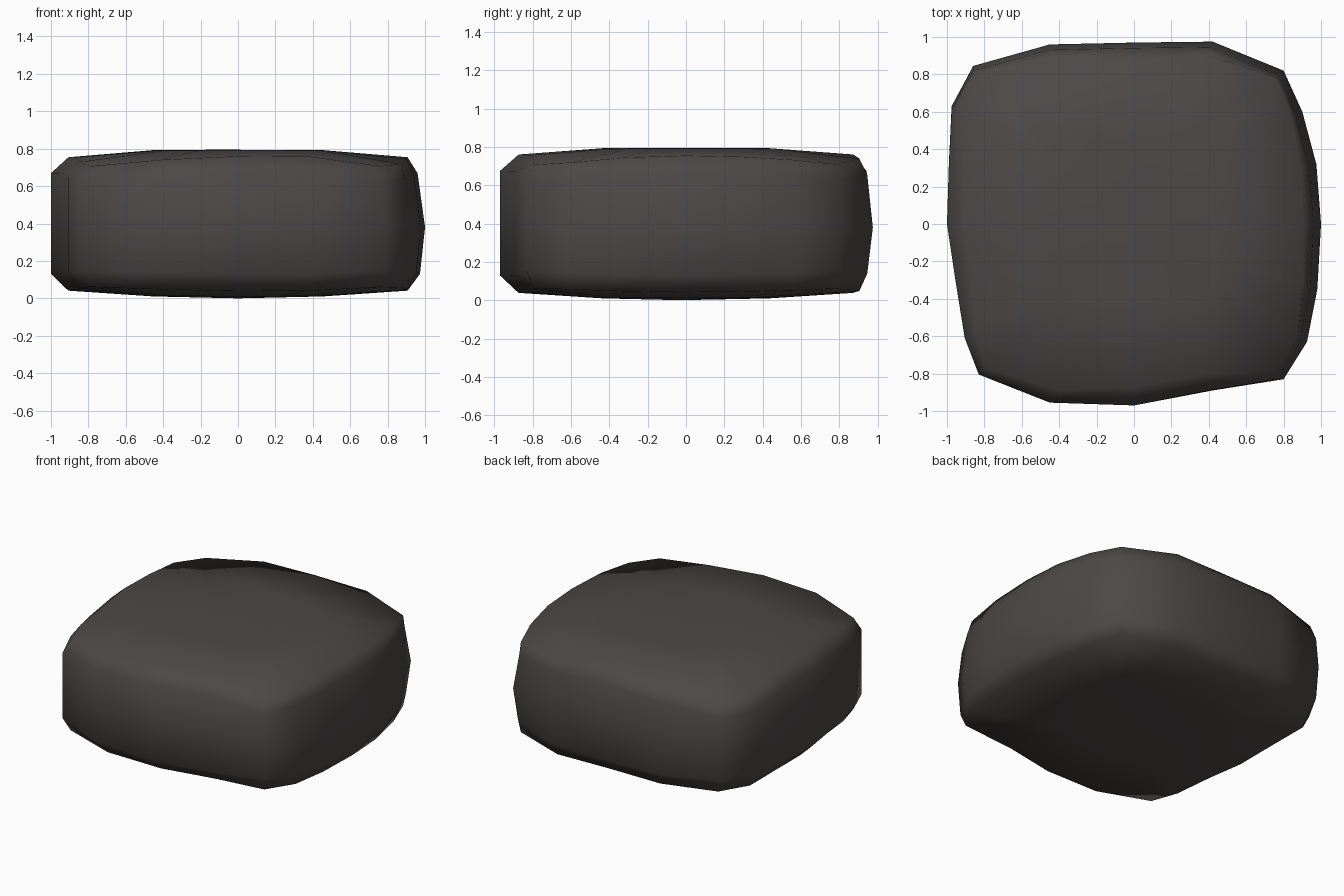
import bpy, bmesh, math

if "Cube" in bpy.data.objects:
    bpy.data.objects.remove(bpy.data.objects["Cube"])

# Plan outline of the stone, counter-clockwise from the right side
OUTLINE = [(1.0, 0.0), (0.975, 0.32), (0.90, 0.60), (0.80, 0.82), (0.42, 0.975),
           (0.0, 0.97), (-0.45, 0.96), (-0.86, 0.845), (-0.975, 0.63), (-0.99, 0.32),
           (-1.0, 0.0), (-0.955, -0.3), (-0.905, -0.61), (-0.83, -0.805), (-0.45, -0.955),
           (0.0, -0.97), (0.42, -0.89), (0.80, -0.83), (0.925, -0.63), (0.98, -0.35)]


def top_z(x, y):
    return 0.795 - 0.06 * math.hypot(x, y) ** 4


def bottom_z(x, y):
    return 0.05 * math.hypot(x, y) ** 2


def rim(x, y):
    """Outline pulled in for the bevel, less so at the corners."""
    corner = min(1, max(0, (math.hypot(x, y) - 0.98) / 0.16))
    s = 0.9 + 0.055 * corner
    return x * s, y * s


def shoulder(x, y, sx, sy):
    return (x * sx if x > 0 else x), (y * sy if y > 0 else y)


def make_rings():
    """Rings from the underside up to the top face."""
    rings = [[] for _ in range(7)]
    for x, y in OUTLINE:
        rx, ry = rim(x, y)
        low, high = bottom_z(rx, ry), top_z(rx, ry)
        rings[0].append((rx * 0.5, ry * 0.5, bottom_z(rx * 0.5, ry * 0.5)))
        rings[1].append((rx, ry, low))
        rings[2].append((*shoulder(x, y, 0.973, 0.97), low + 0.09))
        rings[3].append((x, y, 0.38))
        rings[4].append((*shoulder(x, y, 0.96, 0.97), high - 0.085))
        rings[5].append((rx, ry, high))
        rings[6].append((rx * 0.5, ry * 0.5, top_z(rx * 0.5, ry * 0.5)))
    return rings


# Stone body
bm = bmesh.new()
rings = [[bm.verts.new(p) for p in ring] for ring in make_rings()]
n = len(OUTLINE)
for a, b in zip(rings, rings[1:]):
    for i in range(n):
        j = (i + 1) % n
        bm.faces.new((a[i], a[j], b[j], b[i]))
under = bm.verts.new((0, -0.03, 0))
crown = bm.verts.new((-0.1, 0, 0.795))
for i in range(n):
    j = (i + 1) % n
    bm.faces.new((under, rings[0][j], rings[0][i]))
    bm.faces.new((crown, rings[-1][i], rings[-1][j]))
bmesh.ops.recalc_face_normals(bm, faces=bm.faces)
for f in bm.faces:
    f.smooth = True
mesh = bpy.data.meshes.new("stone")
bm.to_mesh(mesh)
bm.free()

# Dark warm grey
mat = bpy.data.materials.new("dark_stone")
mat.diffuse_color = (0.072, 0.065, 0.062, 1)
mat.use_nodes = True
mat.node_tree.nodes["Principled BSDF"].inputs["Base Color"].default_value = mat.diffuse_color
mesh.materials.append(mat)
stone = bpy.data.objects.new("stone", mesh)
bpy.context.collection.objects.link(stone)
